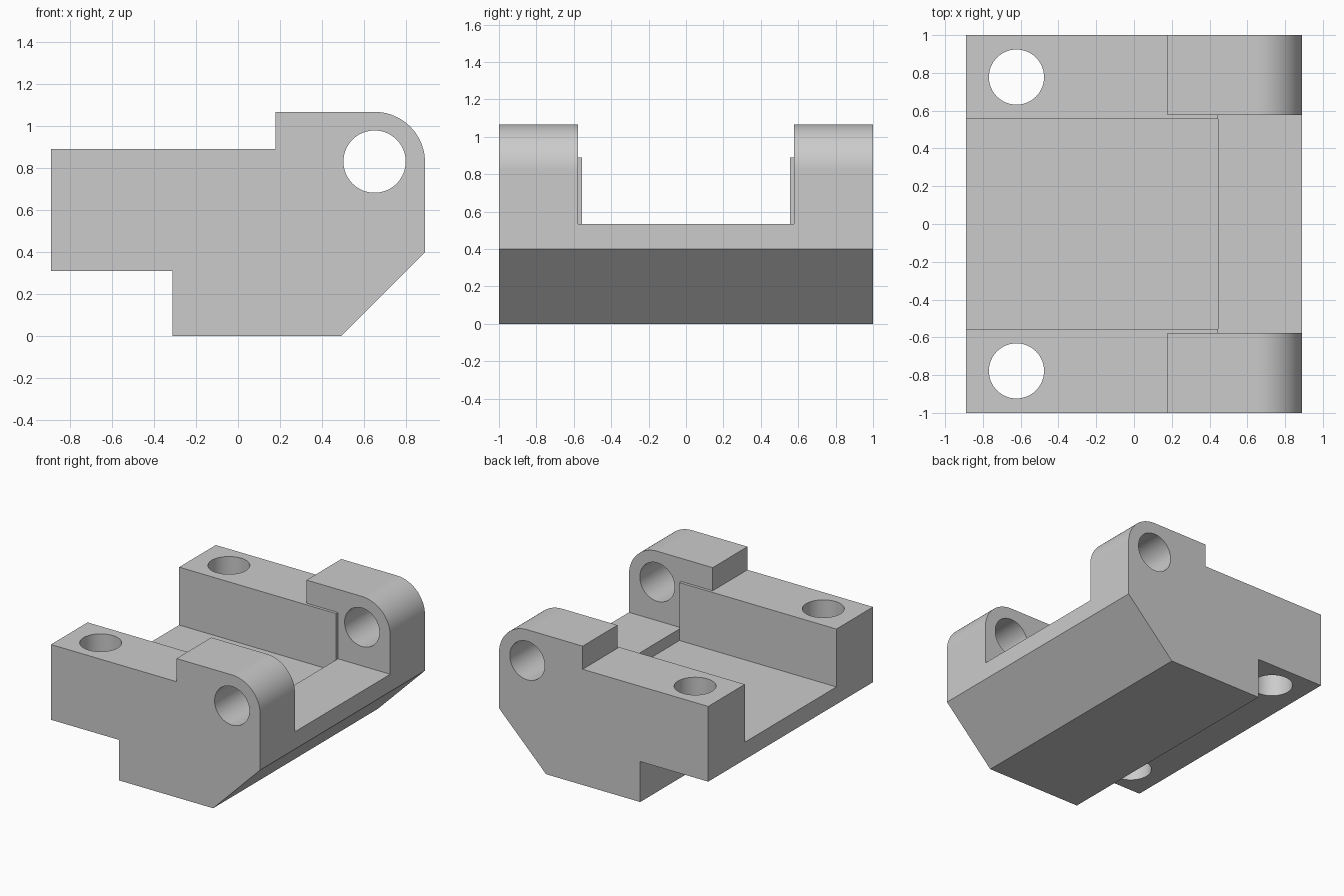
import bpy, math

if "Cube" in bpy.data.objects:
    bpy.data.objects.remove(bpy.data.objects["Cube"])

U = 2 / 90  # design unit: the bracket is 90 units wide

grey = bpy.data.materials.new("plain grey")
grey.diffuse_color = (0.6, 0.6, 0.6, 1)
grey.use_nodes = True
grey.node_tree.nodes["Principled BSDF"].inputs["Base Color"].default_value = grey.diffuse_color


def prism(name, outline, y0, y1):
    """Extrude an xz outline along y."""
    n = len(outline)
    verts = [(x, y, z) for y in (y0, y1) for x, z in outline]
    faces = [tuple(range(n)), tuple(reversed(range(n, 2 * n)))]
    faces += [(i, i + n, (i + 1) % n + n, (i + 1) % n) for i in range(n)]
    mesh = bpy.data.meshes.new(name)
    mesh.from_pydata(verts, [], faces)
    mesh.update()
    ob = bpy.data.objects.new(name, mesh)
    bpy.context.collection.objects.link(ob)
    return ob


def drill(name, radius, length, location, rotation=(0, 0, 0)):
    bpy.ops.mesh.primitive_cylinder_add(vertices=64, radius=radius, depth=length,
                                        location=location, rotation=rotation)
    bpy.context.object.name = name
    return bpy.context.object


def cut(body, cutter):
    """Subtract the cutter and discard it."""
    cutter.hide_render = True
    bpy.context.view_layer.update()
    mod = body.modifiers.new("cut", 'BOOLEAN')
    mod.operation, mod.solver, mod.object = 'DIFFERENCE', 'EXACT', cutter
    bpy.context.view_layer.objects.active = body
    bpy.ops.object.modifier_apply(modifier=mod.name)
    bpy.data.objects.remove(cutter)


# Side outline with the rounded hinge ear
end, top, shoulder = 40 * U, 48 * U, 40 * U
r = 0.24
cx, cz = end - r, top - r
arc = [(cx + r * math.cos(a), cz + r * math.sin(a))
       for a in (math.pi / 2 * i / 20 for i in range(21))]
outline = [(-end, 14 * U), (-14 * U, 14 * U), (-14 * U, 0), (22 * U, 0), (end, 18 * U)]
outline += arc + [(8 * U, top), (8 * U, shoulder), (-end, shoulder)]
body = prism("hinge_bracket", outline, -1, 1)
body.data.materials.append(grey)

# Deep channel between the mounting blocks
step = 20 * U
cut(body, prism("channel", [(-2, 20 * U), (step, 20 * U), (step, 2), (-2, 2)],
                -25 * U, 25 * U))

# Wider, shallower gap between the hinge ears
cut(body, prism("ear_gap", [(8 * U, shoulder), (step, shoulder), (step, 24 * U),
                            (2, 24 * U), (2, 2), (8 * U, 2)], -26 * U, 26 * U))

# Hinge pin hole through both ears
cut(body, drill("pin_hole", 0.148, 3, (0.649, 0, 0.83), (math.pi / 2, 0, 0)))

# Vertical mounting holes
for side in (-1, 1):
    cut(body, drill("mount_hole", 0.146, 3, (-28 * U, side * 35 * U, 0.5)))

bpy.ops.object.select_all(action='DESELECT')
body.select_set(True)
bpy.context.view_layer.objects.active = body
bpy.ops.object.shade_smooth_by_angle(angle=math.radians(30))
# Keep the broad flats evenly shaded beside the curved faces
weighted = body.modifiers.new("flat_sides", 'WEIGHTED_NORMAL')
weighted.keep_sharp = True
